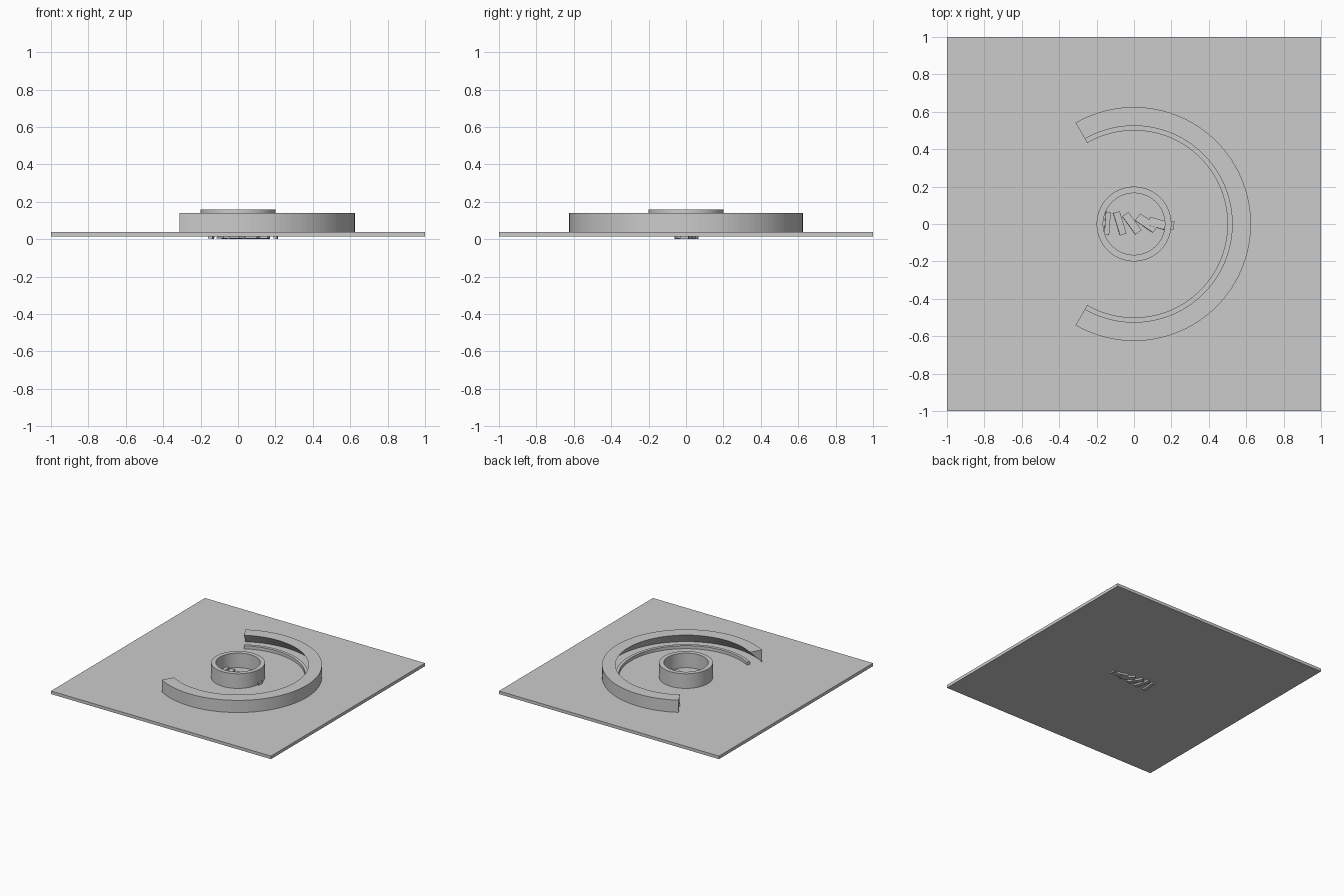
import bpy, bmesh, math
from mathutils import Matrix, Euler, Vector

if "Cube" in bpy.data.objects:
    bpy.data.objects.remove(bpy.data.objects["Cube"])

grey = bpy.data.materials.new("plain_grey")
grey.diffuse_color = (0.6, 0.6, 0.6, 1)
grey.use_nodes = True
grey.node_tree.nodes["Principled BSDF"].inputs["Base Color"].default_value = grey.diffuse_color


def finish(bm, name):
    bmesh.ops.recalc_face_normals(bm, faces=bm.faces)
    mesh = bpy.data.meshes.new(name)
    bm.to_mesh(mesh)
    bm.free()
    mesh.materials.append(grey)
    obj = bpy.data.objects.new(name, mesh)
    bpy.context.collection.objects.link(obj)
    return obj


def box(name, size, loc, rot=(0, 0, 0)):
    bm = bmesh.new()
    m = (Matrix.Translation(loc) @ Euler(rot).to_matrix().to_4x4()
         @ Matrix.Diagonal((*size, 1)))
    bmesh.ops.create_cube(bm, size=1, matrix=m)
    return finish(bm, name)


def sweep(name, profile, start, end, steps):
    """Turn a closed (radius, height) profile about z between two angles."""
    bm = bmesh.new()
    full = abs(end - start) >= 360
    rings = []
    for i in range(steps if full else steps + 1):
        a = math.radians(start + (end - start) * i / steps)
        rings.append([bm.verts.new((r * math.cos(a), r * math.sin(a), z))
                      for r, z in profile])
    n = len(profile)
    for i in range(steps):
        p, q = rings[i], rings[(i + 1) % len(rings)]
        for j in range(n):
            k = (j + 1) % n
            bm.faces.new((p[j], p[k], q[k], q[j]))
    if not full:
        bm.faces.new(rings[0])
        bm.faces.new(rings[-1])
    return finish(bm, name)


# Square base plate
box("base_plate", (2, 2, 0.025), (0, 0, 0.0275))

# Round hub with open bore
sweep("hub", [(0.165, 0.04), (0.2, 0.04), (0.2, 0.16), (0.165, 0.16)], 0, 360, 96)

# Undercut curved wall and the low rail inside it
sweep("curved_wall", [(0.625, 0.04), (0.625, 0.14), (0.525, 0.14)], -120, 120, 80)
sweep("inner_rail", [(0.5, 0.04), (0.525, 0.04), (0.525, 0.065), (0.5, 0.065)],
      -120, 120, 80)

# Row of small bars turning step by step through the plate:
# x, y, length, width, yaw in degrees
bars = [(-0.143, 0.003, 0.125, 0.026, -4), (-0.077, 0.003, 0.125, 0.036, 17),
        (-0.012, 0.003, 0.12, 0.04, 36), (0.066, 0.004, 0.115, 0.046, 56),
        (0.122, 0.003, 0.09, 0.046, 74), (0.203, -0.008, 0.045, 0.018, -8)]
for i, (x, y, length, width, yaw) in enumerate(bars):
    box(f"bar_{i + 1}", (width, length, 0.056), (x, y, 0.031),
        (0, math.radians(3), math.radians(yaw)))
